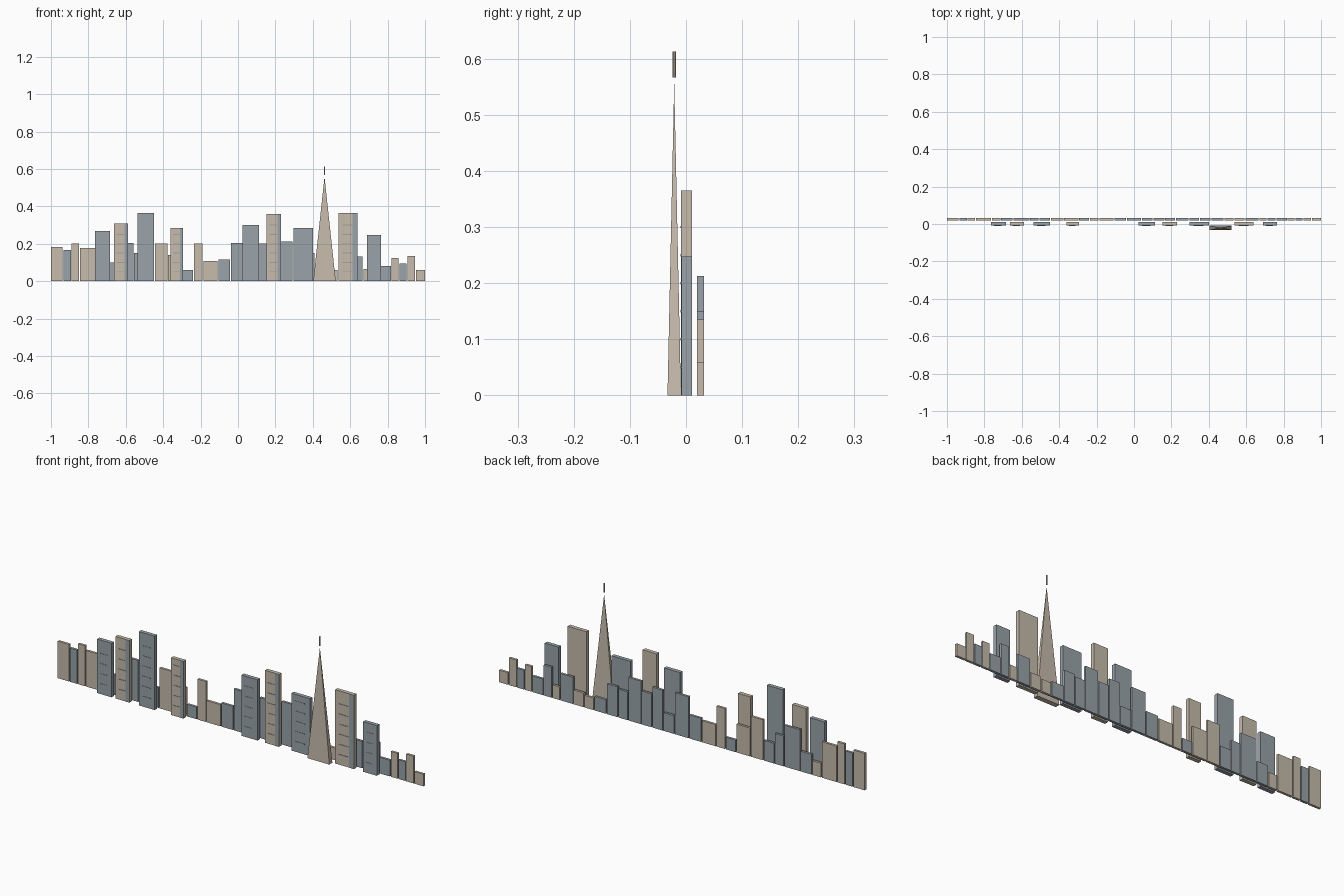
import bpy

default_cube = bpy.data.objects.get("Cube")
if default_cube:
    bpy.data.objects.remove(default_cube, do_unlink=True)


def make_material(name, colour):
    material = bpy.data.materials.new(name)
    material.use_nodes = True
    material.diffuse_color = colour
    material.node_tree.nodes["Principled BSDF"].inputs["Base Color"].default_value = colour
    return material


stone = make_material("warm stone", (.57, .50, .41, 1))
slate = make_material("blue grey slate", (.32, .37, .40, 1))


def box(name, left, right, front, back, bottom, top, material):
    """Axis-aligned box given by its limits on each axis."""
    bpy.ops.mesh.primitive_cube_add(
        size=1, location=((left + right) / 2, (front + back) / 2, (bottom + top) / 2))
    part = bpy.context.object
    part.name = name
    part.scale = (right - left, back - front, top - bottom)
    bpy.ops.object.transform_apply(location=False, rotation=False, scale=True)
    part.data.materials.append(material)
    return part


# Back row: left edge, height, material; each building ends just before the next
back_row = [
    (-1, .183, stone), (-.933, .167, slate), (-.889, .2, stone), (-.845, .178, stone),
    (-.76, .07, stone), (-.71, .1, slate), (-.645, .205, slate), (-.555, .15, slate),
    (-.505, .1, slate), (-.443, .2, stone), (-.373, .14, stone), (-.293, .06, slate),
    (-.235, .2, stone), (-.185, .107, stone), (-.105, .117, slate), (-.037, .205, slate),
    (.042, .09, slate), (.105, .2, slate), (.167, .165, slate), (.225, .213, slate),
    (.297, .14, slate), (.353, .15, slate), (.415, .07, slate), (.483, .06, stone),
    (.537, .07, stone), (.597, .133, slate), (.67, .065, stone), (.713, .15, slate),
    (.761, .08, slate), (.822, .125, stone), (.863, .095, slate), (.906, .135, stone),
    (.951, .06, stone),
]
gap = .005
right_edges = [entry[0] - gap for entry in back_row[1:]] + [1]
for (left, height, material), right in zip(back_row, right_edges):
    box("back_building", left, right, .02, .032, 0, height, material)

# Front row: left edge, right edge, height, material
front_row = [
    (-.765, -.685, .267, slate), (-.664, -.588, .307, stone), (-.537, -.45, .365, slate),
    (-.36, -.293, .283, stone), (.024, .113, .3, slate), (.153, .23, .358, stone),
    (.297, .4, .283, slate), (.537, .64, .365, stone), (.69, .765, .248, slate),
]
front_face = -.008
for left, right, height, material in front_row:
    box("front_tower", left, right, front_face, .011, 0, height, material)
    width = right - left

    # Slate edge panel on the stone towers
    if material is stone:
        box("tower_side_panel", right - width * .26, right,
            front_face - .001, front_face, 0, height, slate)

    # Thin window bands
    level = .05
    while level < height - .03:
        box("window_band", left + width * .2, right - width * .28,
            front_face - .0015, front_face, level - .002, level + .002, slate)
        level += .05

# Tapered spire: a flattened four-sided pyramid with flat side to the front
spire_x, spire_y, spire_height = .4625, -.021, .558
bpy.ops.mesh.primitive_cone_add(vertices=4, radius1=.5 ** .5, radius2=0, depth=1,
                                location=(spire_x, spire_y, spire_height / 2),
                                rotation=(0, 0, .785398))
spire = bpy.context.object
spire.name = "spire"
bpy.ops.object.transform_apply(location=False, rotation=True, scale=False)
spire.scale = (.12, .024, spire_height)
bpy.ops.object.transform_apply(location=False, rotation=False, scale=True)
spire.data.materials.append(stone)

# Antenna floating just above the tip
bpy.ops.mesh.primitive_cylinder_add(vertices=8, radius=.003, depth=.046,
                                    location=(spire_x, spire_y, .59))
antenna = bpy.context.object
antenna.name = "spire_antenna"
antenna.data.materials.append(stone)
